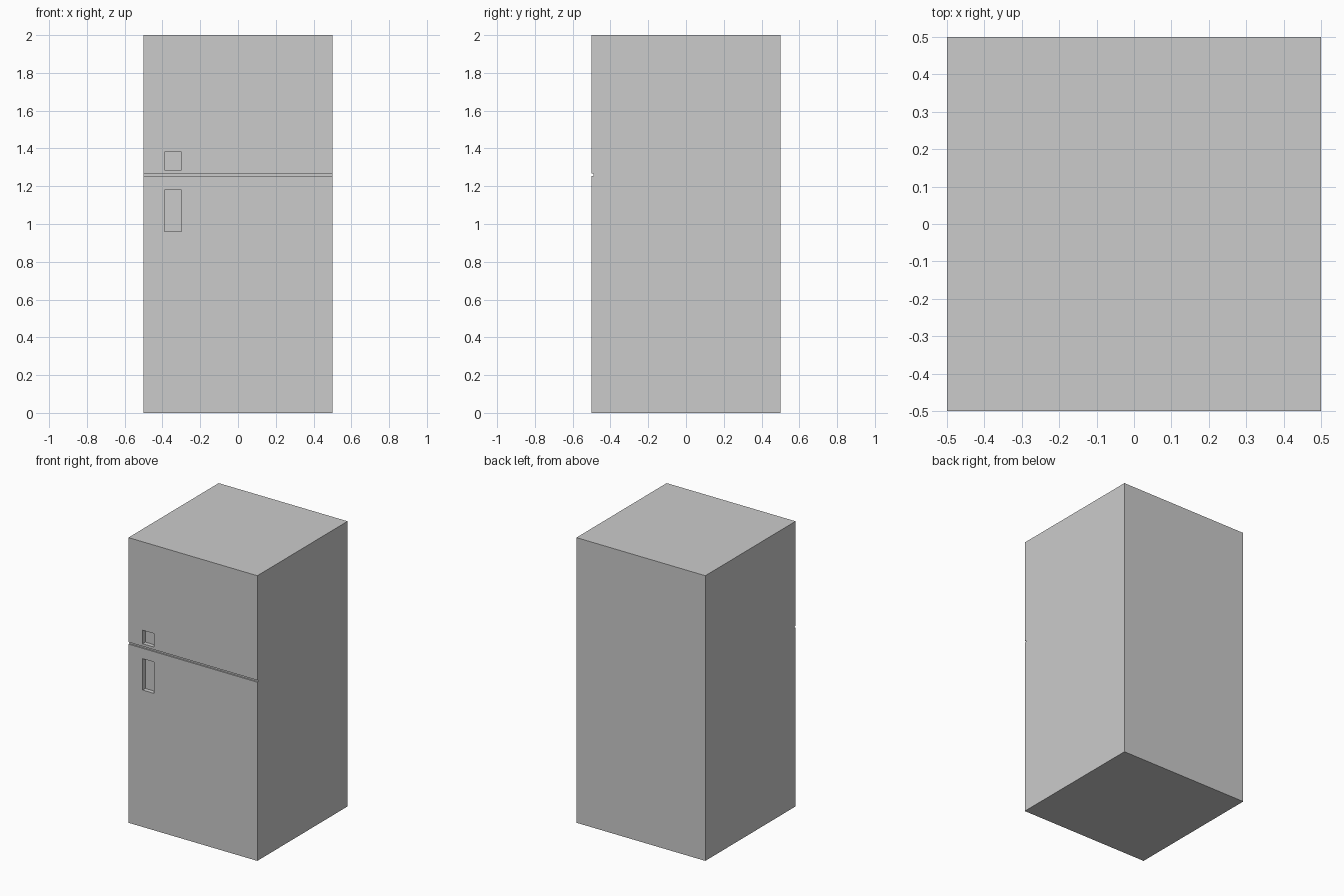
import bpy

if "Cube" in bpy.data.objects:
    bpy.data.objects.remove(bpy.data.objects["Cube"])


def box(name, x, y, z):
    """Axis-aligned box from (min, max) ranges."""
    centre = [(a + b) / 2 for a, b in (x, y, z)]
    bpy.ops.mesh.primitive_cube_add(size=1, location=centre)
    ob = bpy.context.object
    ob.name = name
    ob.scale = [b - a for a, b in (x, y, z)]
    bpy.ops.object.transform_apply(location=True, rotation=False, scale=True)
    return ob


# Refrigerator cabinet
body = box("fridge_body", (-0.5, 0.5), (-0.5, 0.5), (0, 2))

# Cutters: gap between the doors and the two recessed handles
cutters = [
    box("door_gap_cutter", (-0.6, 0.6), (-0.6, -0.49), (1.253, 1.267)),
    box("upper_handle_cutter", (-0.39, -0.30), (-0.6, -0.47), (1.285, 1.38)),
    box("lower_handle_cutter", (-0.39, -0.30), (-0.6, -0.47), (0.96, 1.18)),
]

bpy.context.view_layer.objects.active = body
for cutter in cutters:
    cutter.hide_render = True
    mod = body.modifiers.new(cutter.name, 'BOOLEAN')
    mod.operation = 'DIFFERENCE'
    mod.solver = 'EXACT'
    mod.object = cutter
    bpy.ops.object.modifier_apply(modifier=mod.name)
    bpy.data.objects.remove(cutter)
